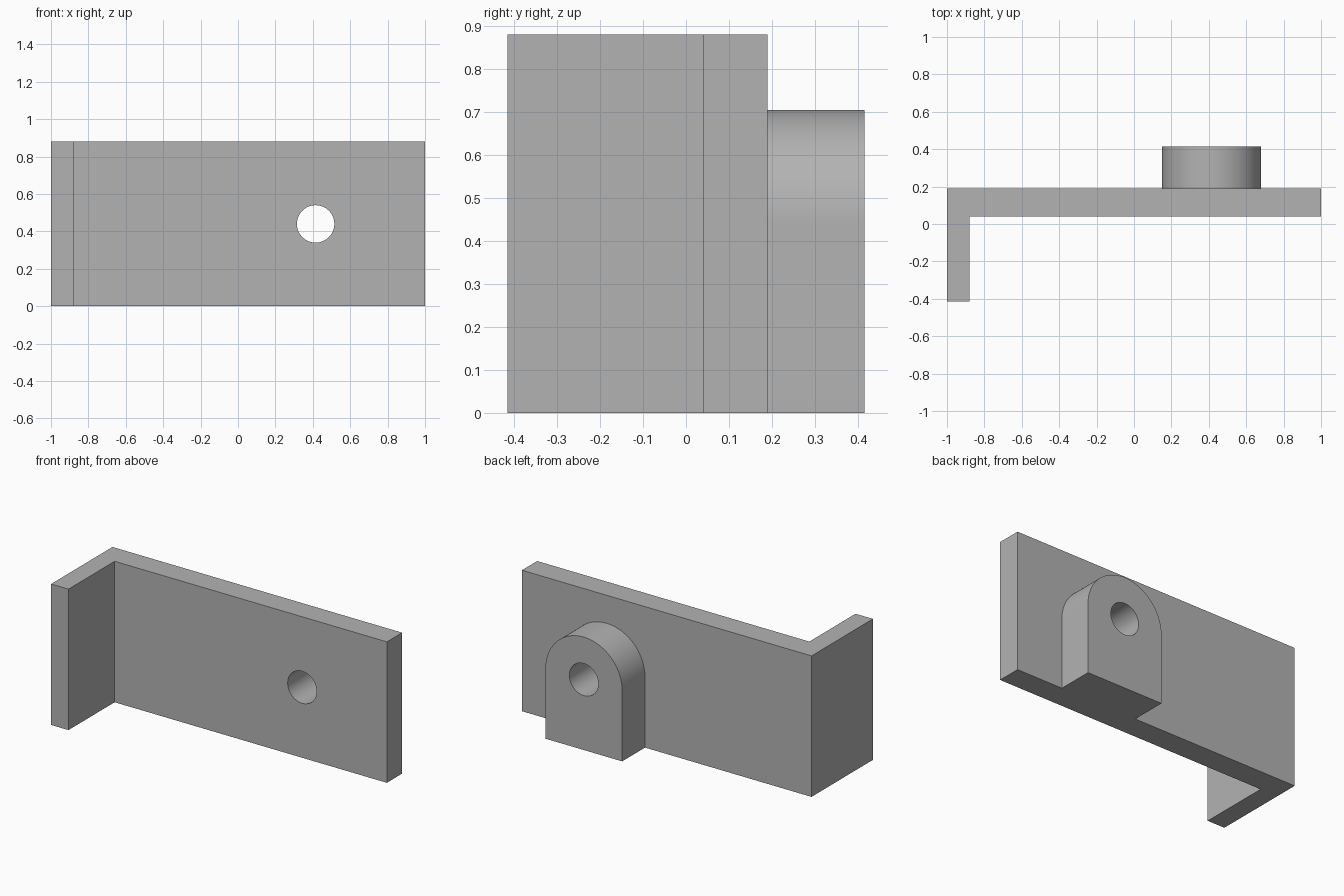
import bpy, bmesh
from math import cos, sin, pi
from mathutils import Vector

if "Cube" in bpy.data.objects:
    bpy.data.objects.remove(bpy.data.objects["Cube"], do_unlink=True)

HEIGHT = 0.88
HOLE_X, HOLE_Z = 0.415, 0.44
BACK_Y, BOSS_Y = 0.19, 0.415

grey = bpy.data.materials.new("plain grey")
grey.use_nodes = True
colour = (0.45, 0.45, 0.45, 1)
grey.diffuse_color = colour
grey.node_tree.nodes["Principled BSDF"].inputs["Base Color"].default_value = colour


def extrude_profile(name, points, direction):
    """Solid made by sweeping a closed outline along a direction."""
    bm = bmesh.new()
    face = bm.faces.new([bm.verts.new(p) for p in points])
    swept = bmesh.ops.extrude_face_region(bm, geom=[face], use_keep_orig=True)
    verts = [g for g in swept["geom"] if isinstance(g, bmesh.types.BMVert)]
    bmesh.ops.translate(bm, vec=Vector(direction), verts=verts)
    bmesh.ops.recalc_face_normals(bm, faces=bm.faces)
    mesh = bpy.data.meshes.new(name)
    bm.to_mesh(mesh)
    bm.free()
    mesh.materials.append(grey)
    obj = bpy.data.objects.new(name, mesh)
    bpy.context.collection.objects.link(obj)
    return obj


def arc(radius, sweep, steps, y):
    """Points on an arc about the hole axis, starting at +x."""
    return [(HOLE_X + radius * cos(sweep * i / steps), y,
             HOLE_Z + radius * sin(sweep * i / steps)) for i in range(steps + 1)]


def combine(target, tool, operation):
    """Merge or cut with a helper solid, then discard the helper."""
    tool.hide_render = True
    mod = target.modifiers.new(operation.lower(), "BOOLEAN")
    mod.operation = operation
    mod.solver = "EXACT"
    mod.object = tool
    bpy.ops.object.modifier_apply(modifier=mod.name)
    bpy.data.objects.remove(tool, do_unlink=True)


# L-shaped plate with its short flange reaching forward
outline = [(-1, -BOSS_Y), (-0.88, -BOSS_Y), (-0.88, 0.04),
           (1, 0.04), (1, BACK_Y), (-1, BACK_Y)]
bracket = extrude_profile("bracket", [(x, y, 0) for x, y in outline], (0, 0, HEIGHT))
bpy.context.view_layer.objects.active = bracket
bracket.select_set(True)

# Round-topped boss on the back, rooted inside the plate
R, root = 0.265, 0.12
boss_outline = arc(R, pi, 48, root) + [(HOLE_X - R, root, 0), (HOLE_X + R, root, 0)]
boss = extrude_profile("boss", boss_outline, (0, BOSS_Y - root, 0))
combine(bracket, boss, "UNION")

# Hole through plate and boss
drill = extrude_profile("hole_cutter", arc(0.1, 2 * pi, 64, -0.1)[:-1], (0, 0.7, 0))
combine(bracket, drill, "DIFFERENCE")

bpy.ops.object.shade_smooth_by_angle(angle=pi / 6)
